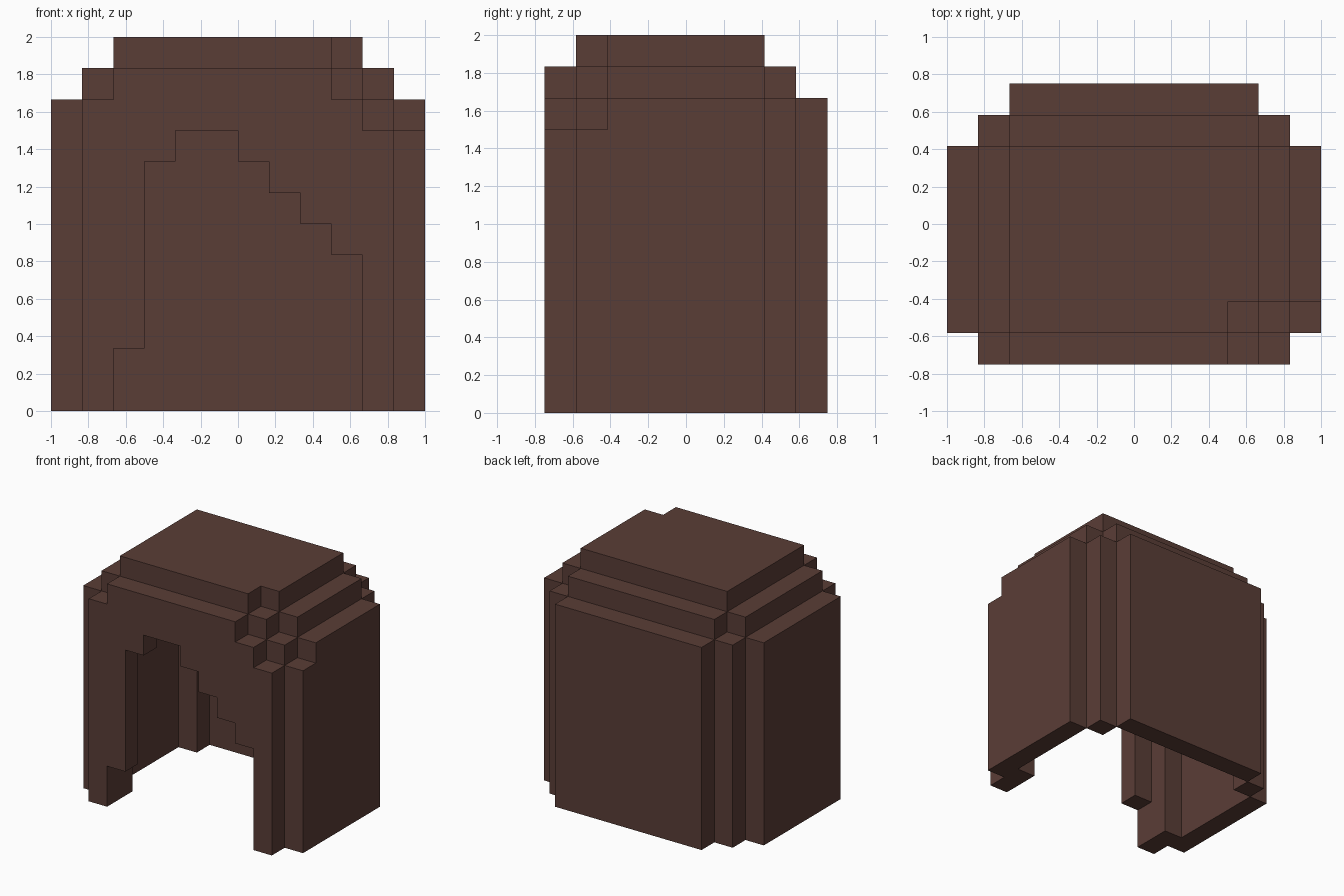
import bpy, bmesh
from mathutils import Vector

if "Cube" in bpy.data.objects:
    bpy.data.objects.remove(bpy.data.objects["Cube"])

U = 1 / 6                      # voxel size
NX, NY = 12, 9                 # grid size in x and y
cells = set()


def box(x, y, z):
    """Cells of an inclusive index box."""
    return {(i, j, k) for i in range(x[0], x[1] + 1)
            for j in range(y[0], y[1] + 1) for k in range(z[0], z[1] + 1)}


def both(x, y, z):
    """Box plus its left/right mirror image."""
    b = box(x, y, z)
    return b | {(NX - 1 - i, j, k) for i, j, k in b}


# Crown: top plate and the stepped rim around it
cells |= box((2, 9), (1, 6), (11, 11))
cells |= box((2, 9), (0, 0), (10, 10)) | box((2, 9), (7, 7), (10, 10))
cells |= both((1, 1), (1, 6), (10, 10))

# Side walls, back wall and back corner columns
cells |= both((0, 0), (1, 6), (0, 9))
cells |= box((2, 9), (8, 8), (0, 9))
cells |= both((1, 1), (7, 7), (0, 9))

# Front wall with the inner corner columns behind it
cells |= box((1, 10), (0, 0), (0, 9))
cells |= both((1, 1), (1, 1), (0, 9))
cells |= both((2, 2), (1, 1), (10, 10))

# Stepped front opening: (first column, last column, first row, last row)
for x0, x1, z0, z1 in [(2, 9, 0, 1), (3, 9, 2, 4), (3, 8, 5, 5),
                       (3, 7, 6, 6), (3, 6, 7, 7), (4, 5, 8, 8)]:
    cells -= box((x0, x1), (0, 0), (z0, z1))

# Notch down the front right corner of the crown
cells -= {(9, 1, 11), (9, 0, 10), (10, 1, 10), (10, 0, 9), (11, 1, 9)}

# Skin only the exposed cell faces
bm = bmesh.new()
verts = {}


def vert(p):
    key = tuple(round(c) for c in p)
    if key not in verts:
        verts[key] = bm.verts.new(((key[0] - NX / 2) * U,
                                   (key[1] - NY / 2) * U, key[2] * U))
    return verts[key]


for c in sorted(cells):
    for axis in range(3):
        for side in (0, 1):
            n = Vector((0, 0, 0))
            n[axis] = 2 * side - 1
            if tuple(int(a + b) for a, b in zip(c, n)) in cells:
                continue
            u, v = Vector((0, 0, 0)), Vector((0, 0, 0))
            u[(axis + 1) % 3] = 1
            v[(axis + 2) % 3] = 1
            o = Vector(c)
            o[axis] += side
            quad = [o, o + u, o + u + v, o + v]
            if side == 0:
                quad.reverse()
            bm.faces.new([vert(p) for p in quad])

# Merge coplanar squares into clean flat panels
bmesh.ops.dissolve_limit(bm, angle_limit=0.01, verts=bm.verts[:], edges=bm.edges[:])

mesh = bpy.data.meshes.new("hair_shell")
bm.to_mesh(mesh)
bm.free()
brown = bpy.data.materials.new("dark brown")
brown.diffuse_color = (0.102, 0.047, 0.037, 1)
brown.use_nodes = True
brown.node_tree.nodes["Principled BSDF"].inputs["Base Color"].default_value = brown.diffuse_color
mesh.materials.append(brown)
bpy.context.collection.objects.link(bpy.data.objects.new("hair_shell", mesh))
